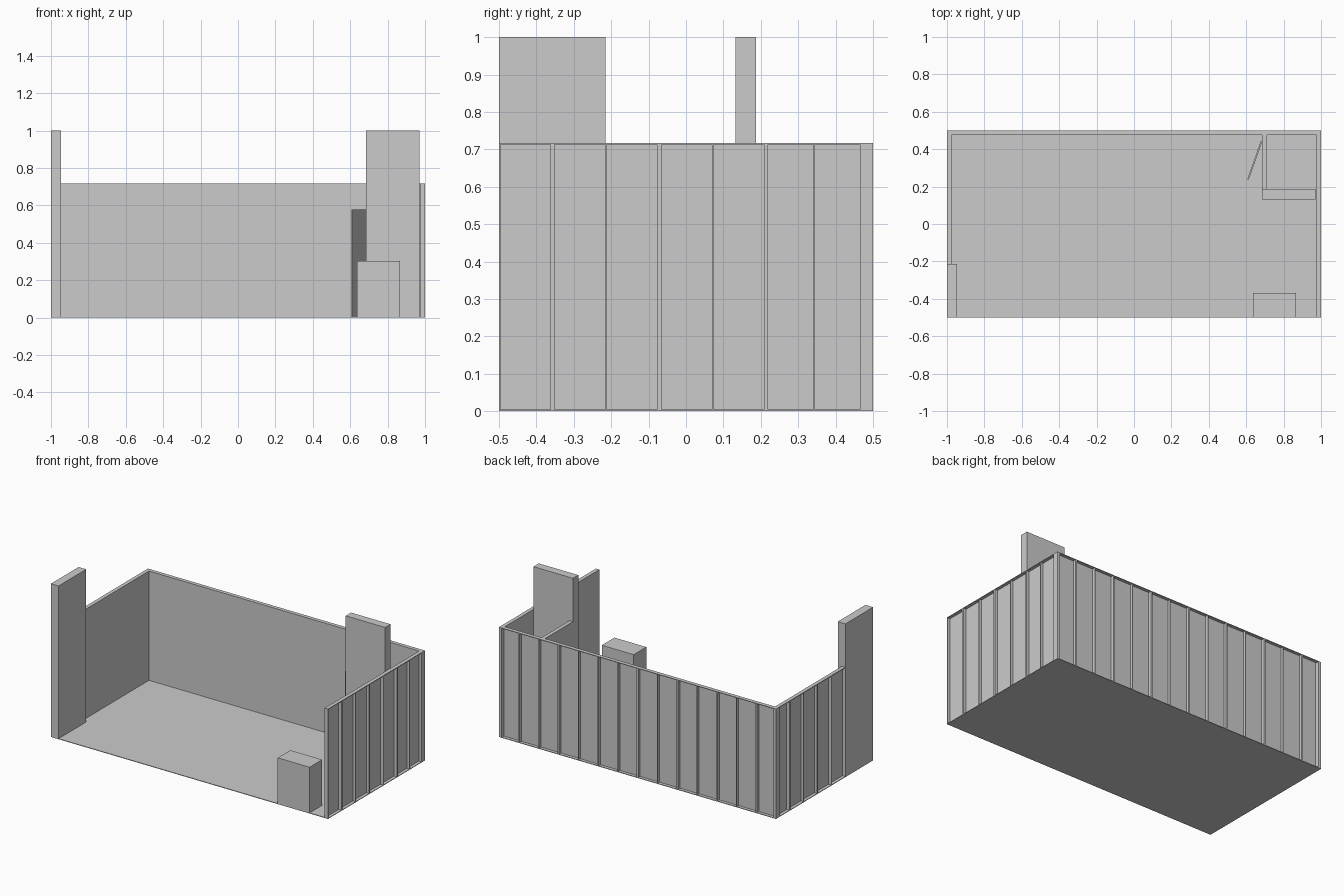
import bpy, bmesh, math
from mathutils import Vector, Matrix

if "Cube" in bpy.data.objects:
    bpy.data.objects.remove(bpy.data.objects["Cube"])

H = 0.717      # wall height
T = 0.025      # wall thickness
SKIN = 0.005   # inner lining thickness
P = 0.004      # floor and top plate thickness


def boxes(name, items):
    """One object made of boxes given as (x0, x1, y0, y1, z0, z1)."""
    bm = bmesh.new()
    for x0, x1, y0, y1, z0, z1 in items:
        m = Matrix.Translation(((x0 + x1) / 2, (y0 + y1) / 2, (z0 + z1) / 2))
        m = m @ Matrix.Diagonal((x1 - x0, y1 - y0, z1 - z0, 1))
        bmesh.ops.create_cube(bm, size=1, matrix=m)
    me = bpy.data.meshes.new(name)
    bm.to_mesh(me)
    bm.free()
    ob = bpy.data.objects.new(name, me)
    bpy.context.collection.objects.link(ob)
    return ob


# Floor slab
boxes("floor", [(-1, 1, -0.5, 0.5, 0, P)])

# Right wall: lining, top plate and outer studs
z0, z1 = P, H - P
boxes("right_wall_lining", [(1 - T, 1 - T + SKIN, -0.5, 0.5 - T, z0, z1)])
boxes("right_wall_top_plate", [(1 - T, 1, -0.5, 0.5 - T, z1, H)])
studs = [(-0.5, -0.4965), (0.465, 0.5)]
for i in range(1, 7):
    c = -0.5 + i / 7 if i < 6 else 0.3435
    w = 0.011 if i % 2 else 0.004
    studs.append((c - w / 2, c + w / 2))
boxes("right_wall_studs", [(1 - T + SKIN, 1, a, b, z0, z1) for a, b in studs])

# Back wall
boxes("back_wall_lining", [(-1 + T, 1 - T, 0.5 - T, 0.5 - T + SKIN, z0, z1)])
boxes("back_wall_top_plate", [(-1, 1, 0.5 - T, 0.5, z1, H)])
items = []
for i in range(1, 14):
    c, w = -1 + i / 7, 0.011 if i % 2 else 0.004
    items.append((c - w / 2, c + w / 2, 0.5 - T + SKIN, 0.5, z0, z1))
boxes("back_wall_studs", items)

# Left wall, ending at the front pillar
boxes("left_wall_lining", [(-1 + T - SKIN, -1 + T, -0.215, 0.5 - T, z0, z1)])
boxes("left_wall_top_plate", [(-1, -1 + T, -0.215, 0.5 - T, z1, H)])
items = [(-1, -1 + T - SKIN, 0.465, 0.5, z0, z1)]
for i in range(1, 5):
    c, w = 0.5 - i / 7, 0.011 if i % 2 else 0.004
    items.append((-1, -1 + T - SKIN, c - w / 2, c + w / 2, z0, z1))
boxes("left_wall_studs", items)

# Tall panels and the low counter
boxes("front_left_pillar", [(-1, -0.945, -0.5, -0.215, 0, 1)])
boxes("store_room_front_panel", [(0.685, 0.97, 0.132, 0.187, P, 1)])
boxes("counter", [(0.637, 0.867, -0.5, -0.37, P, 0.302)])

# Store room side wall with a doorway
D0, D1, DH = 0.222, 0.442, 0.577
boxes("store_room_side_wall", [
    (0.685, 0.71, 0.187, D0, P, DH),
    (0.685, 0.71, D1, 0.5 - T, P, DH),
    (0.685, 0.71, 0.187, 0.5 - T, DH, H)])

# Door leaf, standing ajar
door = boxes("door", [(-0.008, 0, -0.218, 0, 0, DH - P)])
door.location = (0.686, D1, P)
door.rotation_euler.z = -math.radians(19.5)
